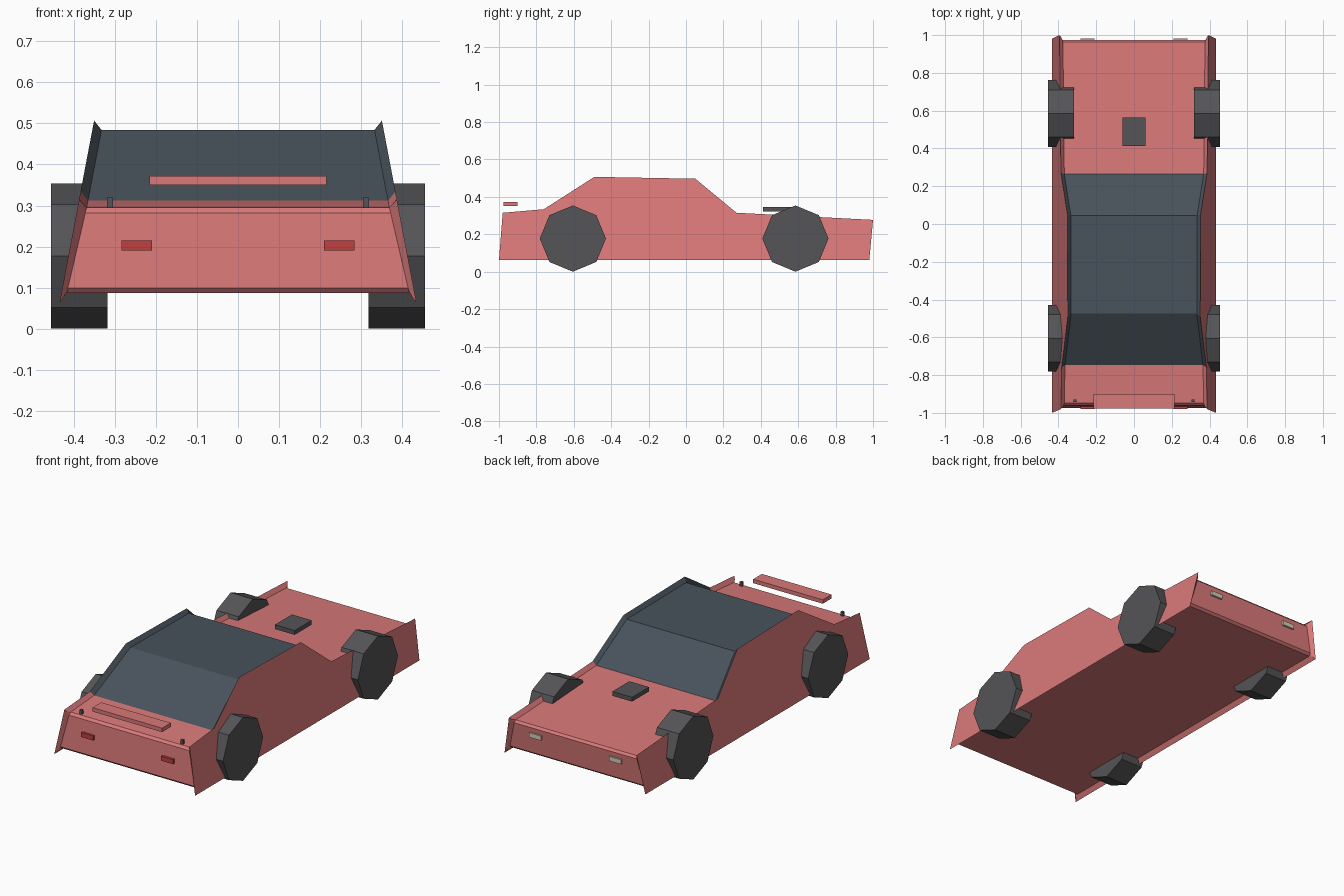
import bpy, bmesh, math
from mathutils import Matrix

if "Cube" in bpy.data.objects:
    bpy.data.objects.remove(bpy.data.objects["Cube"])


def material(name, rgb):
    m = bpy.data.materials.new(name)
    m.diffuse_color = (*rgb, 1)
    m.use_nodes = True
    m.node_tree.nodes["Principled BSDF"].inputs["Base Color"].default_value = m.diffuse_color
    return m


RED = material("red_paint", (0.70, 0.19, 0.19))
GLASS = material("dark_glass", (0.065, 0.085, 0.105))
DARK = material("dark_grey", (0.09, 0.09, 0.095))
LAMP_RED = material("red_lamp", (0.52, 0.05, 0.05))
LAMP_PALE = material("pale_lamp", (0.65, 0.62, 0.48))


def finish(bm, name, *mats):
    bmesh.ops.recalc_face_normals(bm, faces=bm.faces)
    mesh = bpy.data.meshes.new(name)
    bm.to_mesh(mesh)
    bm.free()
    ob = bpy.data.objects.new(name, mesh)
    bpy.context.collection.objects.link(ob)
    for m in mats:
        mesh.materials.append(m)
    return ob


def box(name, x, y, z, mat):
    """Box from (min, max) pairs."""
    bm = bmesh.new()
    spans = (x, y, z)
    size = [b - a for a, b in spans]
    mid = [(a + b) / 2 for a, b in spans]
    bmesh.ops.create_cube(bm, size=1, matrix=Matrix.Translation(mid) @ Matrix.Diagonal((*size, 1)))
    return finish(bm, name, mat)


# Body: side profile (y, z), flared out to a thin rim at each leaning side
outer = [(-1.0, 0.065), (-0.98, 0.318), (-0.76, 0.337), (-0.49, 0.51),
         (0.05, 0.50), (0.27, 0.318), (1.0, 0.28), (0.98, 0.065)]
inner = [(-0.975, 0.09), (-0.96, 0.297), (-0.747, 0.315), (-0.475, 0.487),
         (0.045, 0.48), (0.265, 0.297), (0.976, 0.258), (0.96, 0.09)]


def side_x(z):
    return 0.435 - (z - 0.065) * 0.19


bm = bmesh.new()
rings = []
for sign, prof, inset in ((1, outer, 0), (1, inner, 0.018), (-1, inner, 0.018), (-1, outer, 0)):
    rings.append([bm.verts.new((sign * (side_x(o[1]) - inset), y, z))
                  for (y, z), o in zip(prof, outer)])
n = len(outer)
for a, b in zip(rings, rings[1:]):
    for i in range(n):
        j = (i + 1) % n
        f = bm.faces.new((a[i], a[j], b[j], b[i]))
        f.material_index = 1 if i in (2, 3, 4) else 0   # windows and roof
bm.faces.new(rings[0])
bm.faces.new(rings[-1])
# small chamfers along the nose and tail edges
ends = [bm.edges.get((rings[1][i], rings[2][i])) for i in (0, 1, 6, 7)]
bmesh.ops.bevel(bm, geom=ends, offset=0.012, segments=1, affect='EDGES')
finish(bm, "car_body", RED, GLASS)

# Wheels: octagonal cylinders standing on a corner
for s, side in ((1, "right"), (-1, "left")):
    for y, end in ((-0.605, "front"), (0.585, "rear")):
        bm = bmesh.new()
        bmesh.ops.create_cone(bm, cap_ends=True, segments=8, radius1=0.177, radius2=0.177, depth=0.137,
                              matrix=Matrix.Translation((s * 0.3865, y, 0.18)) @ Matrix.Rotation(math.pi / 2, 4, 'Y'))
        finish(bm, f"wheel_{end}_{side}", DARK)

    # Lamps and spoiler posts
    xs = sorted((s * 0.21, s * 0.284))
    box(f"red_lamp_{side}", xs, (-0.979, -0.955), (0.193, 0.218), LAMP_RED)
    box(f"pale_lamp_{side}", xs, (0.955, 0.981), (0.193, 0.218), LAMP_PALE)
    box(f"spoiler_post_{side}", (s * 0.312 - 0.0075, s * 0.312 + 0.0075), (-0.943, -0.928), (0.29, 0.322), DARK)

# Spoiler and scoop
box("spoiler", (-0.215, 0.215), (-0.977, -0.9), (0.353, 0.375), RED)
box("bonnet_scoop", (-0.061, 0.061), (0.413, 0.563), (0.324, 0.348), DARK)
# ground contact
for ob in bpy.context.collection.objects:
    ob.location.z -= 0.003
